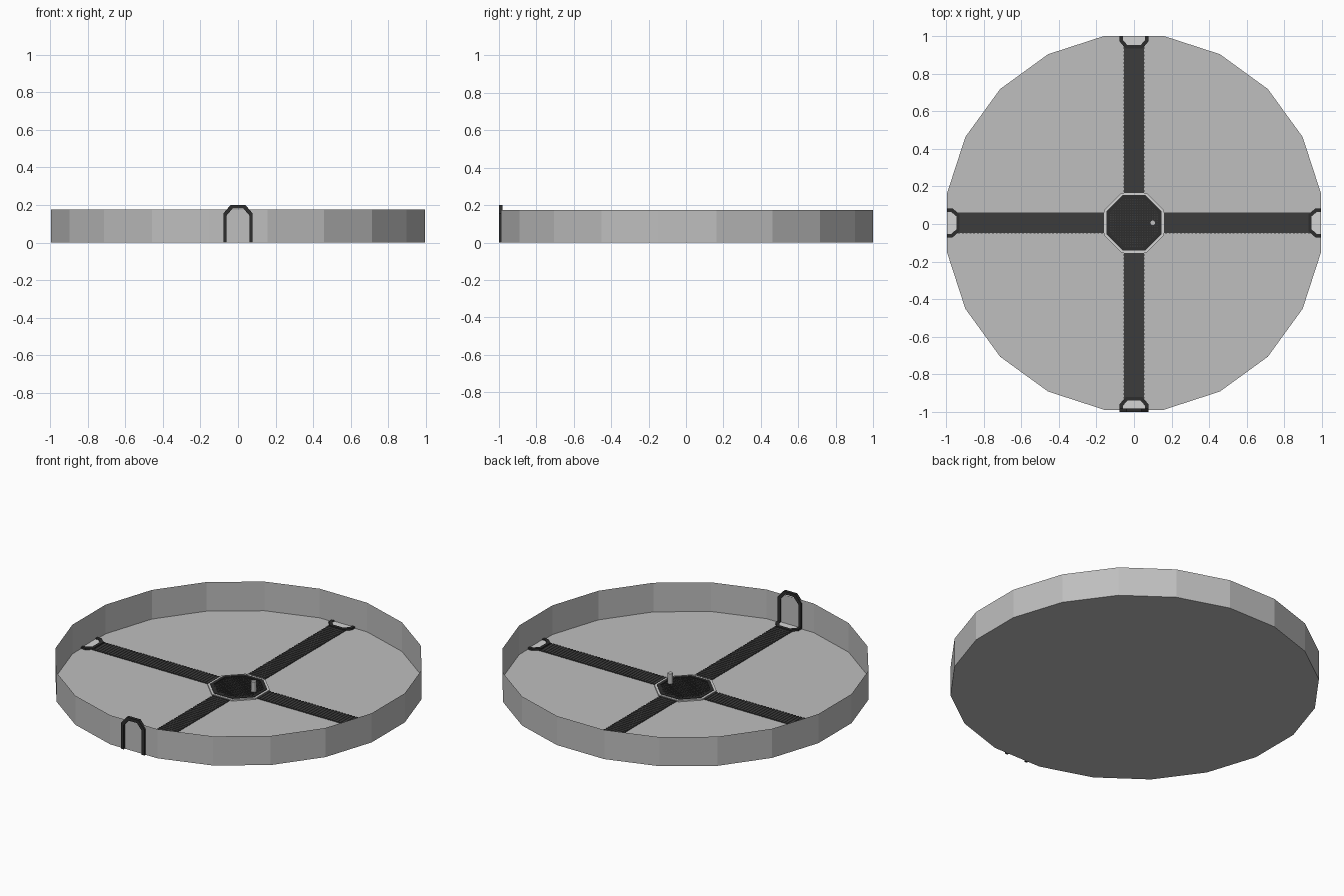
import bpy, math
from math import pi, cos, sin
from mathutils import Matrix, Vector

cube = bpy.data.objects.get("Cube")
if cube:
    bpy.data.objects.remove(cube)

CY = 0.006                      # tray centre in y
APOTHEM = 0.994
HEIGHT = 0.175


def material(name, value):
    m = bpy.data.materials.new(name)
    m.use_nodes = True
    col = (value, value, value, 1)
    m.diffuse_color = col
    m.node_tree.nodes["Principled BSDF"].inputs["Base Color"].default_value = col
    return m


LIGHT = material("light grey", 0.52)
PALE = material("pale grey", 0.66)
DARK = material("dark grey", 0.045)
BLACK = material("charcoal", 0.026)


def build(name, verts, faces, mat, turn=0.0):
    """Make an object, turned about the tray centre."""
    me = bpy.data.meshes.new(name)
    me.from_pydata(verts, [], faces)
    me.transform(Matrix.Translation((0, CY, 0)) @ Matrix.Rotation(turn, 4, 'Z'))
    me.materials.append(mat)
    ob = bpy.data.objects.new(name, me)
    bpy.context.scene.collection.objects.link(ob)
    return ob


def ngon(sides, apothem, z):
    r = apothem / cos(pi / sides)
    return [(r * cos((i + 0.5) * 2 * pi / sides), r * sin((i + 0.5) * 2 * pi / sides), z)
            for i in range(sides)]


def bridge(n, a, b):
    return [(a + i, a + (i + 1) % n, b + (i + 1) % n, b + i) for i in range(n)]


def prism(name, sides, apothem, z0, z1, mat):
    v = ngon(sides, apothem, z0) + ngon(sides, apothem, z1)
    f = bridge(sides, 0, sides)
    f += [tuple(reversed(range(sides))), tuple(range(sides, 2 * sides))]
    return build(name, v, f, mat)


def ring(name, sides, outer, inner, z0, z1, mat):
    v = []
    for ap, z in ((outer, z0), (outer, z1), (inner, z1), (inner, z0)):
        v += ngon(sides, ap, z)
    f = []
    for k in range(4):
        f += bridge(sides, k * sides, (k + 1) % 4 * sides)
    return build(name, v, f, mat)


def boxes(name, specs, mat, turn=0.0):
    """Several boxes (x0, x1, y0, y1, z0, z1) in one object."""
    v, f = [], []
    for x0, x1, y0, y1, z0, z1 in specs:
        b = len(v)
        v += [(x0, y0, z0), (x1, y0, z0), (x1, y1, z0), (x0, y1, z0),
              (x0, y0, z1), (x1, y0, z1), (x1, y1, z1), (x0, y1, z1)]
        f += [(b + 3, b + 2, b + 1, b), (b + 4, b + 5, b + 6, b + 7)]
        f += [(b + i, b + (i + 1) % 4, b + 4 + (i + 1) % 4, b + 4 + i) for i in range(4)]
    return build(name, v, f, mat, turn)


def arch_profile(half, top, chamfer):
    """Open outline of a chamfered arch, from left foot to right foot."""
    side = [(half, 0), (half, top - chamfer), (half - chamfer * 0.85, top)]
    return [(-u, w) for u, w in side] + side[::-1]


def arch(name, outer, inner, place, mat, turn=0.0):
    """Arch-shaped frame; place(u, w, k) maps the outline into space at depth k."""
    v = []
    for k in (0, 1):
        v += [place(u, w, k) for u, w in outer] + [place(u, w, k) for u, w in inner]
    n, f = len(outer), []
    for i in range(n - 1):
        o, p = i, i + n
        q, r = i + 2 * n, i + 3 * n
        f += [(o, p, p + 1, o + 1), (q, q + 1, r + 1, r),
              (o, o + 1, q + 1, q), (p, r, r + 1, p + 1)]
    for i in (0, n - 1):
        f.append((i, i + n, i + 3 * n, i + 2 * n))
    return build(name, v, f, mat, turn)


# Tray: thin twenty-sided floor and wall
N = 20
build("tray_floor", ngon(N, APOTHEM, 0), [tuple(range(N))], LIGHT)
build("tray_wall", ngon(N, APOTHEM, 0) + ngon(N, APOTHEM, HEIGHT), bridge(N, 0, N), LIGHT)

# Four walkways with cross treads, each ending in a flat arch by the wall
names = ("back", "right", "front", "left")
outer = arch_profile(0.077, 0.066, 0.038)
inner = arch_profile(0.059, 0.048, 0.028)
for i, side in enumerate(names):
    turn = i * -pi / 2 + (pi if i % 2 else 0)
    boxes(side + "_walkway", [(-0.054, 0.054, 0.16, 0.94, 0.0005, 0.004)], DARK, turn)
    treads = [(-0.056, 0.056, 0.165 + k * 0.02, 0.175 + k * 0.02, 0.001, 0.006)
              for k in range(39)]
    boxes(side + "_treads", treads, DARK, turn)
    arch(side + "_floor_arch", outer, inner,
         lambda u, w, k: (u, APOTHEM - 0.001 - w, 0.0005 + k * 0.011), BLACK, turn)
    build(side + "_arch_plate", [(u, APOTHEM - 0.001 - w, 0.0065) for u, w in inner],
          [tuple(reversed(range(len(inner))))], PALE, turn)

# Standing doorway arch through the front wall
arch("front_doorway", arch_profile(0.078, 0.2, 0.045), arch_profile(0.06, 0.182, 0.037),
     lambda u, w, k: (u, -1.0 - CY + k * 0.019, w), BLACK)

# Central octagonal grate with pale rim
ring("grate_rim", 8, 0.16, 0.147, 0.0005, 0.008, PALE)
ring("grate_frame", 8, 0.147, 0.128, 0.0005, 0.011, BLACK)
prism("grate_base", 8, 0.13, 0.0005, 0.005, DARK)
bars = []
for k in range(-9, 10):
    c = k * 0.013
    reach = min(0.127, 0.127 * math.sqrt(2) - abs(c))
    bars.append((c - 0.0035, c + 0.0035, -reach, reach, 0.004, 0.0085))
boxes("grate_bars", bars, BLACK)
boxes("grate_cross_bars", bars, BLACK, pi / 2)

# Small upright post on the grate
post = prism("post", 12, 0.014, 0.004, 0.07, LIGHT)
post.location.x = 0.1
